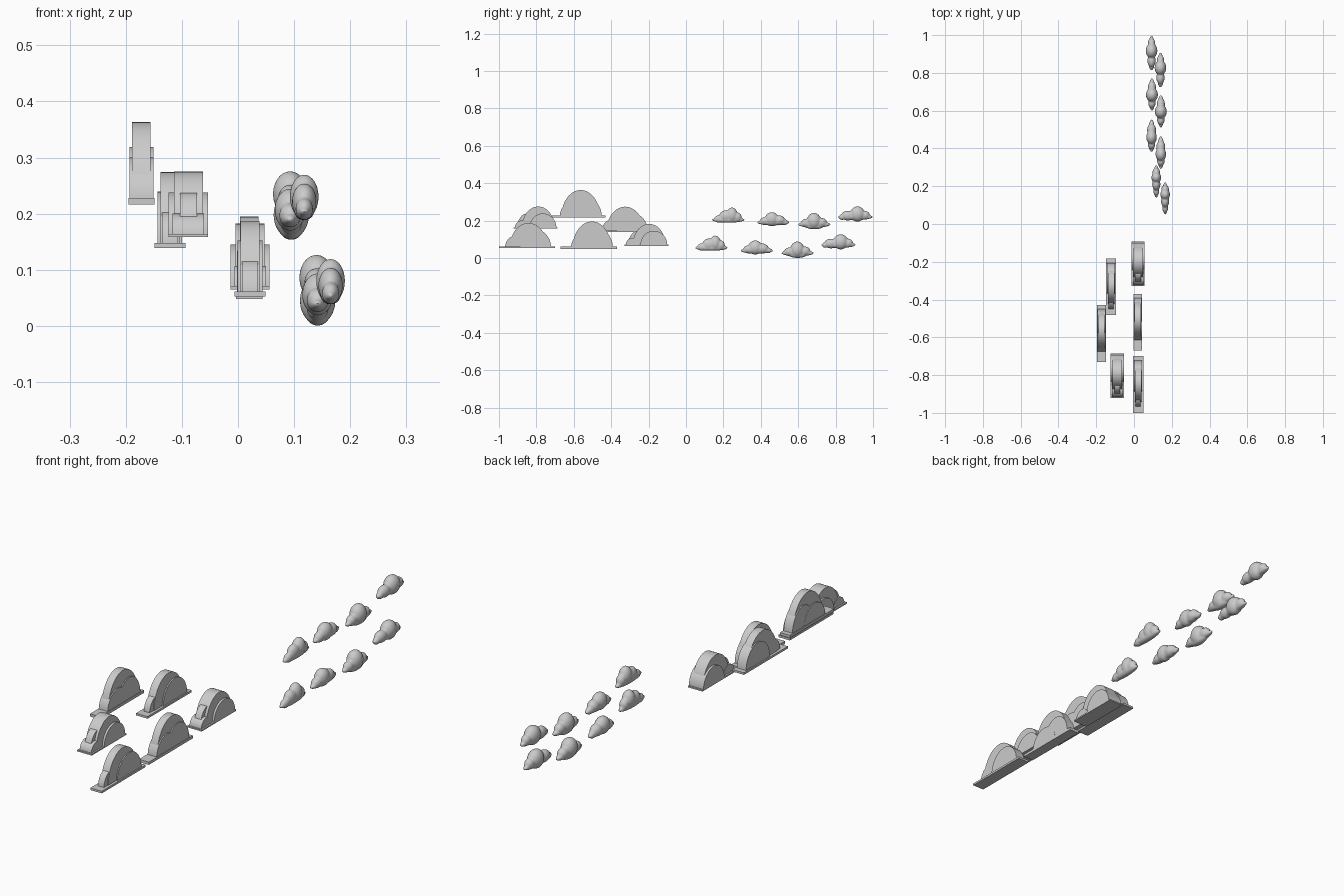
import bpy, bmesh, math
from mathutils import Matrix

if "Cube" in bpy.data.objects:
    bpy.data.objects.remove(bpy.data.objects["Cube"])


def add_dome(bm, x, y, z, ry, h, half, n=28):
    # half-ellipse profile in the YZ plane, extruded along X
    pts = [(y + ry * math.cos(math.pi * i / n), z + h * math.sin(math.pi * i / n)) for i in range(n + 1)]
    add_slab(bm, x, pts, half)


def add_slab(bm, x, pts, half):
    a = [bm.verts.new((x - half, p, q)) for p, q in pts]
    b = [bm.verts.new((x + half, p, q)) for p, q in pts]
    bm.faces.new(a[::-1])
    bm.faces.new(b)
    for i in range(len(pts)):
        j = (i + 1) % len(pts)
        bm.faces.new((a[i], a[j], b[j], b[i]))


def finish(bm, name):
    bmesh.ops.recalc_face_normals(bm, faces=bm.faces)
    me = bpy.data.meshes.new(name)
    bm.to_mesh(me)
    bm.free()
    ob = bpy.data.objects.new(name, me)
    bpy.context.collection.objects.link(ob)
    bpy.context.view_layer.objects.active = ob
    bpy.ops.object.select_all(action='DESELECT')
    ob.select_set(True)
    return ob


# Flat layered clouds: plate (y0, y1, half thickness, height), domes (dy, ry, height, half thickness)
FLAT = {
    'small': ((-.132, .104, .035, .006),
              [(0, .088, .117, .026), (.025, .072, .08, .035),
               (-.062, .05, .079, .015), (-.088, .037, .042, .028)]),
    'tall': ((-.168, .133, .0235, .012),
             [(0, .103, .147, .0165), (.037, .075, .103, .021), (-.04, .072, .085, .0215)]),
    'wide': ((-.158, .142, .0275, .009),
             [(0, .1, .135, .017), (.038, .082, .1, .022), (-.072, .053, .066, .014)]),
}
flat_places = [('small', .0215, -.197, .065), ('small', -.0885, -.79, .158),
               ('tall', .02, -.503, .048), ('tall', -.172, -.563, .216),
               ('wide', .0215, -.842, .052), ('wide', -.1215, -.325, .139)]
for k, (kind, x, y, z) in enumerate(flat_places):
    (y0, y1, half, t), domes = FLAT[kind]
    bm = bmesh.new()
    add_slab(bm, x, [(y + y0, z), (y + y1, z), (y + y1, z + t), (y + y0, z + t)], half)
    for dy, ry, h, hw in domes:
        add_dome(bm, x, y + dy, z + t * .5, ry, h - t * .5, hw)
    finish(bm, f'flat_cloud_{kind}_{k + 1}')
    bpy.ops.object.shade_smooth_by_angle(angle=math.radians(30))

# Puffy clouds: blobs (dy, dz, rx, ry, rz)
PUFFY = {
    'a': [(0, .026, .02, .094, .017), (.012, .042, .031, .04, .041), (-.04, .033, .022, .036, .026),
          (.052, .036, .02, .026, .023), (-.07, .025, .014, .018, .015)],
    'b': [(0, .026, .02, .088, .017), (-.002, .045, .032, .038, .043), (.038, .036, .022, .03, .025),
          (-.045, .033, .02, .028, .023), (0, .018, .02, .05, .018)],
    'c': [(0, .025, .02, .088, .016), (-.008, .042, .028, .038, .038), (.03, .036, .024, .034, .027),
          (-.045, .032, .02, .026, .022), (.06, .026, .014, .02, .015)],
    'd': [(0, .024, .018, .088, .016), (.02, .05, .026, .03, .04), (-.015, .042, .022, .034, .032),
          (.048, .038, .02, .024, .026), (-.05, .028, .016, .026, .02)],
}
puffy_places = [('a', .093, .905, .193), ('a', .14, .815, .044), ('b', .095, .686, .153), ('b', .142, .597, 0),
                ('c', .093, .467, .165), ('c', .142, .378, .014), ('d', .118, .226, .18), ('d', .165, .136, .03)]
for k, (kind, x, y, z) in enumerate(puffy_places):
    bm = bmesh.new()
    for dy, dz, rx, ry, rz in PUFFY[kind]:
        m = Matrix.Translation((x, y + dy, z + dz)) @ Matrix.Diagonal((rx, ry, rz, 1))
        bmesh.ops.create_icosphere(bm, subdivisions=3, radius=1, matrix=m)
    ob = finish(bm, f'puffy_cloud_{k + 1}')
    # blend the blobs into one soft surface
    r = ob.modifiers.new('blend', 'REMESH')
    r.mode = 'VOXEL'
    r.voxel_size = .004
    r.use_smooth_shade = True
    s = ob.modifiers.new('soften', 'SMOOTH')
    s.factor = .5
    s.iterations = 4
    bpy.ops.object.shade_smooth()
